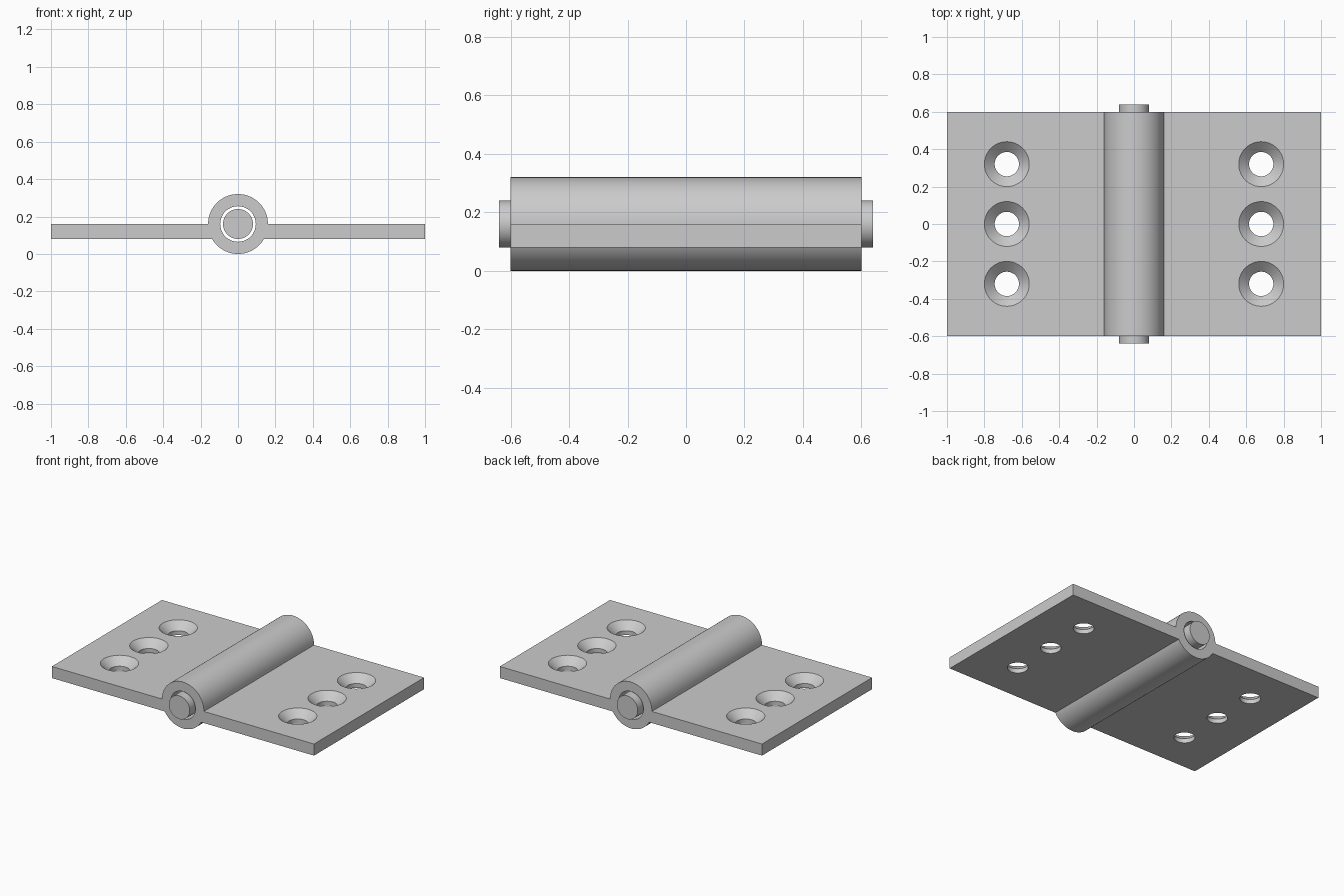
import bpy
import bmesh
from math import sin, cos, pi, radians
from mathutils import Matrix

cube = bpy.data.objects.get("Cube")
if cube:
    bpy.data.objects.remove(cube, do_unlink=True)

# Dimensions
HALF_W, HALF_D = 1.0, 0.6
PLATE_LOW, PLATE_TOP = 0.08, 0.16
AXIS_Z, BARREL_R, BORE_R = 0.16, 0.16, 0.095
PIN_R, PIN_HALF = 0.08, 0.64
HOLE_R, SINK_R, SINK_DEPTH = 0.065, 0.12, 0.05
HOLE_X, HOLE_STEP = 0.68, 0.32

steel = bpy.data.materials.new("grey steel")
steel.use_nodes = True
steel.diffuse_color = (0.6, 0.6, 0.6, 1)
steel.node_tree.nodes["Principled BSDF"].inputs["Base Color"].default_value = (0.6, 0.6, 0.6, 1)


def make_object(name, bm):
    bmesh.ops.recalc_face_normals(bm, faces=bm.faces)
    mesh = bpy.data.meshes.new(name)
    bm.to_mesh(mesh)
    bm.free()
    mesh.materials.append(steel)
    obj = bpy.data.objects.new(name, mesh)
    bpy.context.collection.objects.link(obj)
    return obj


def extrude_along_y(name, outline, half):
    bm = bmesh.new()
    face = bm.faces.new([bm.verts.new((x, -half, z)) for x, z in outline])
    new = bmesh.ops.extrude_face_region(bm, geom=[face])["geom"]
    verts = [v for v in new if isinstance(v, bmesh.types.BMVert)]
    bmesh.ops.translate(bm, verts=verts, vec=(0, 2 * half, 0))
    return make_object(name, bm)


def arc(radius, start, end, steps):
    angles = [radians(start + (end - start) * i / steps) for i in range(steps + 1)]
    return [(radius * cos(a), AXIS_Z + radius * sin(a)) for a in angles]


def circle(radius, steps=64):
    return arc(radius, 0, 360, steps)[:-1]


def cone(bm, x, y, low, high, r_low, r_high):
    bmesh.ops.create_cone(bm, cap_ends=True, segments=64, radius1=r_low, radius2=r_high,
                          depth=high - low,
                          matrix=Matrix.Translation((x, y, (low + high) / 2)))


def cut(target, cutter):
    cutter.hide_render = True
    mod = target.modifiers.new("cut", 'BOOLEAN')
    mod.operation = 'DIFFERENCE'
    mod.solver = 'EXACT'
    mod.object = cutter
    bpy.context.view_layer.objects.active = target
    bpy.ops.object.modifier_apply(modifier=mod.name)
    bpy.data.objects.remove(cutter, do_unlink=True)


def smooth(obj):
    bpy.ops.object.select_all(action='DESELECT')
    obj.select_set(True)
    bpy.context.view_layer.objects.active = obj
    bpy.ops.object.shade_smooth_by_angle(angle=radians(25))


# Two leaves and the barrel share one cross-section
outline = [(HALF_W, PLATE_LOW), (HALF_W, PLATE_TOP)]
outline += arc(BARREL_R, 0, 180, 48)
outline += [(-HALF_W, PLATE_TOP), (-HALF_W, PLATE_LOW)]
outline += arc(BARREL_R, 210, 330, 32)
leaves = extrude_along_y("hinge_leaves_and_barrel", outline, HALF_D)

# Bore through the barrel
cut(leaves, extrude_along_y("bore_cutter", circle(BORE_R), HALF_D + 0.1))

# Countersunk screw holes, three per leaf
over = 0.02
wide = SINK_R + over * (SINK_R - HOLE_R) / SINK_DEPTH
neck = PLATE_TOP - SINK_DEPTH
holes = [(side * HOLE_X, row * HOLE_STEP) for side in (-1, 1) for row in (-1, 0, 1)]
for x, y in holes:
    shaft = bmesh.new()
    cone(shaft, x, y, 0, PLATE_TOP + over, HOLE_R, HOLE_R)
    cut(leaves, make_object("hole_cutter", shaft))
    sink = bmesh.new()
    cone(sink, x, y, neck, PLATE_TOP + over, HOLE_R, wide)
    cut(leaves, make_object("countersink_cutter", sink))
smooth(leaves)

# Pin, loose inside the bore
smooth(extrude_along_y("hinge_pin", circle(PIN_R), PIN_HALF))
